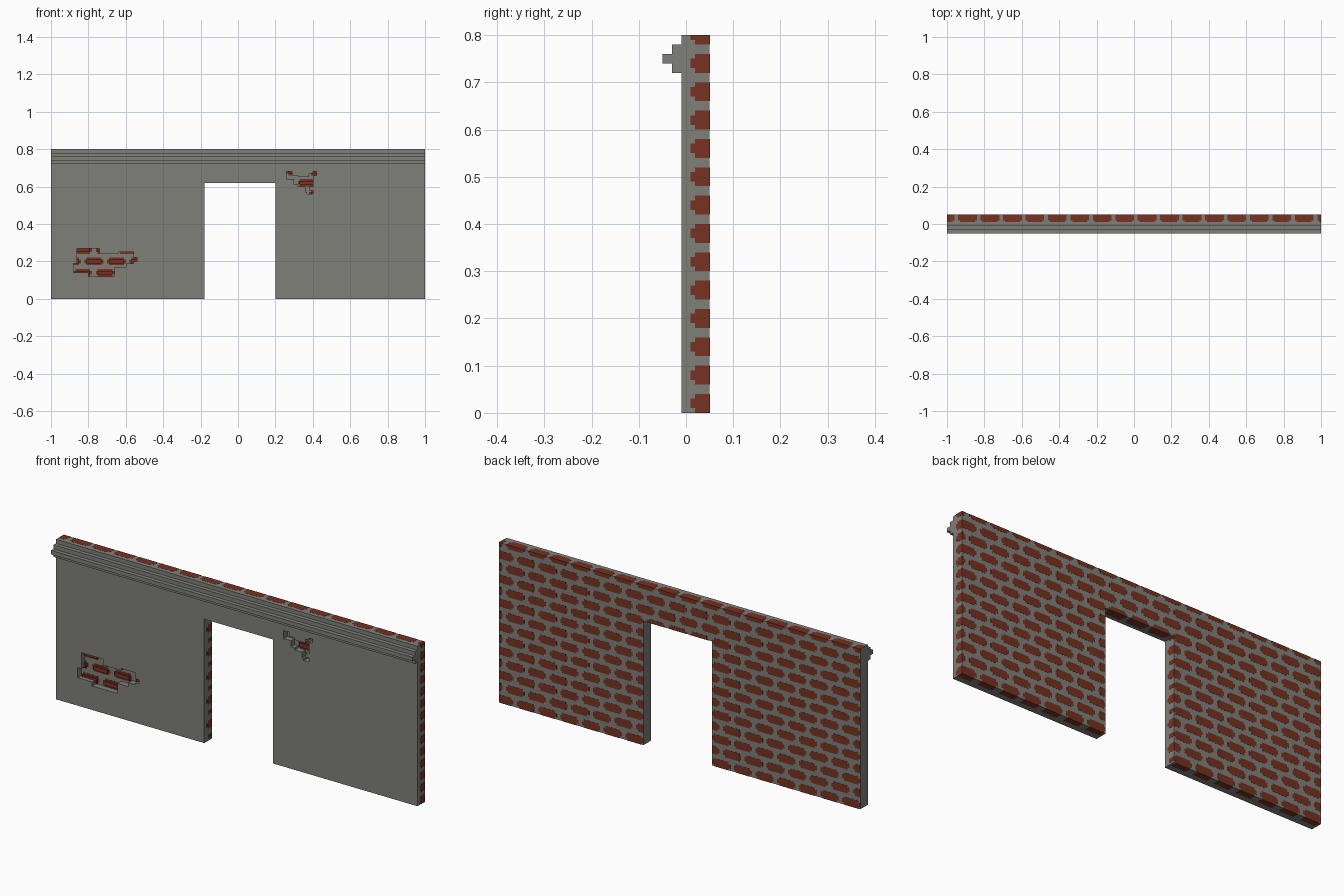
import bpy, bmesh

cube = bpy.data.objects.get("Cube")
if cube:
    bpy.data.objects.remove(cube, do_unlink=True)


def material(name, rgb):
    m = bpy.data.materials.new(name)
    m.use_nodes = True
    m.diffuse_color = (*rgb, 1)
    bsdf = m.node_tree.nodes["Principled BSDF"]
    bsdf.inputs["Base Color"].default_value = (*rgb, 1)
    bsdf.inputs["Roughness"].default_value = 0.9
    return m


GREY = material("plaster grey", (0.215, 0.215, 0.195))
RED = material("brick red", (0.180, 0.032, 0.015))


def finish(name, bm, mat):
    bmesh.ops.remove_doubles(bm, verts=bm.verts, dist=1e-5)
    bmesh.ops.recalc_face_normals(bm, faces=bm.faces)
    me = bpy.data.meshes.new(name)
    bm.to_mesh(me)
    bm.free()
    me.materials.append(mat)
    ob = bpy.data.objects.new(name, me)
    bpy.context.collection.objects.link(ob)
    return ob


def box(bm, x0, x1, y0, y1, z0, z1):
    v = [bm.verts.new((x, y, z)) for x in (x0, x1) for y in (y0, y1) for z in (z0, z1)]
    for f in ((0, 1, 3, 2), (4, 6, 7, 5), (0, 4, 5, 1), (2, 3, 7, 6), (0, 2, 6, 4), (1, 5, 7, 3)):
        bm.faces.new([v[i] for i in f])


def panel(name, y0, y1, cutouts):
    """Upright slab with rectangular cutouts (x0, x1, z0, z1)."""
    xs = sorted({-1.0, 1.0, *(c for r in cutouts for c in r[:2])})
    zs = sorted({0.0, 0.8, *(c for r in cutouts for c in r[2:])})

    def solid(i, k):
        if not (0 <= i < len(xs) - 1 and 0 <= k < len(zs) - 1):
            return False
        x, z = (xs[i] + xs[i + 1]) / 2, (zs[k] + zs[k + 1]) / 2
        return not any(a < x < b and c < z < d for a, b, c, d in cutouts)

    bm = bmesh.new()

    def quad(*pts):
        bm.faces.new([bm.verts.new(p) for p in pts])

    for i in range(len(xs) - 1):
        for k in range(len(zs) - 1):
            if not solid(i, k):
                continue
            a, b, c, d = xs[i], xs[i + 1], zs[k], zs[k + 1]
            for y in (y0, y1):
                quad((a, y, c), (b, y, c), (b, y, d), (a, y, d))
            # close the edge wherever the neighbouring cell is empty
            for di, dk, p, q in ((-1, 0, (a, c), (a, d)), (1, 0, (b, c), (b, d)),
                                 (0, -1, (a, c), (b, c)), (0, 1, (a, d), (b, d))):
                if not solid(i + di, k + dk):
                    quad((p[0], y0, p[1]), (q[0], y0, q[1]), (q[0], y1, q[1]), (p[0], y1, p[1]))
    return finish(name, bm, GREY)


# Doorway and the two patches of missing plaster
DOOR = (-0.18, 0.20, 0.0, 0.62)
LOW_PATCH = [(-0.86, -0.74, 0.14, 0.27), (-0.74, -0.66, 0.12, 0.24), (-0.66, -0.60, 0.17, 0.24),
             (-0.64, -0.56, 0.19, 0.25), (-0.56, -0.54, 0.20, 0.22), (-0.88, -0.86, 0.14, 0.19),
             (-0.80, -0.74, 0.12, 0.14)]
HIGH_PATCH = [(0.26, 0.29, 0.64, 0.68), (0.29, 0.32, 0.64, 0.66), (0.30, 0.40, 0.61, 0.65),
              (0.32, 0.40, 0.60, 0.64), (0.38, 0.40, 0.64, 0.67), (0.40, 0.42, 0.66, 0.68),
              (0.36, 0.38, 0.57, 0.60), (0.37, 0.40, 0.56, 0.58)]

panel("mortar_core", 0.02, 0.05, [DOOR])
panel("plaster_front", -0.01, 0.02, [DOOR] + LOW_PATCH + HIGH_PATCH)

# Stepped cornice profile (y, z) swept along the wall
profile = [(-0.01, 0.72), (-0.03, 0.72), (-0.03, 0.74), (-0.05, 0.74),
           (-0.05, 0.76), (-0.03, 0.76), (-0.03, 0.78), (-0.01, 0.78)]
bm = bmesh.new()
ends = [[bm.verts.new((x, y, z)) for y, z in profile] for x in (-1, 1)]
for e in ends:
    bm.faces.new(e)
for i in range(len(profile)):
    j = (i + 1) % len(profile)
    bm.faces.new((ends[0][i], ends[0][j], ends[1][j], ends[1][i]))
finish("cornice", bm, GREY)

# Bricks: notched corners, staggered courses, trimmed to the wall pieces
E = 0.0006  # how far brick faces stand proud of the mortar
# each piece: true limits, then trimmed limits (left-facing ends stay mortar)
PIECES = [((-1.0, -0.18, 0, 0.8), (-1 + E, -0.18 + E, -E, 0.8 + E)),
          ((-0.18, 0.20, 0.62, 0.8), (-0.18, 0.20 + E, 0.62 - E, 0.8 + E)),
          ((0.20, 1.0, 0, 0.8), (0.20 + E, 1 + E, -E, 0.8 + E))]
# strips of one brick: x0, x1, z0, z1, y0, y1
STRIPS = [(0, 0.10, 0.01, 0.03, 0.02 - E, 0.05 + E), (0.01, 0.09, 0, 0.01, 0.02 - E, 0.05 + E),
          (0.01, 0.09, 0.03, 0.04, 0.02 - E, 0.05 + E), (0.01, 0.09, 0.01, 0.03, 0.01, 0.02)]


def trim(a, b, lo, hi, lo_out, hi_out):
    if min(b, hi) - max(a, lo) < 1e-4:
        return None
    return (lo_out if a <= lo + 1e-4 else a, hi_out if b >= hi - 1e-4 else b)


bm = bmesh.new()
for course in range(14):
    z = course * 0.06
    start = -1.06 if course % 2 else -1.0
    for n in range(18):
        x = start + n * 0.12
        for x0, x1, z0, z1, y0, y1 in STRIPS:
            for lim, out in PIECES:
                tx = trim(x + x0, x + x1, lim[0], lim[1], out[0], out[1])
                tz = trim(z + z0, z + z1, lim[2], lim[3], out[2], out[3])
                if tx and tz:
                    box(bm, *tx, y0, y1, *tz)
bmesh.ops.recalc_face_normals(bm, faces=bm.faces)
me = bpy.data.meshes.new("bricks")
bm.to_mesh(me)
bm.free()
me.materials.append(RED)
bpy.context.collection.objects.link(bpy.data.objects.new("bricks", me))
